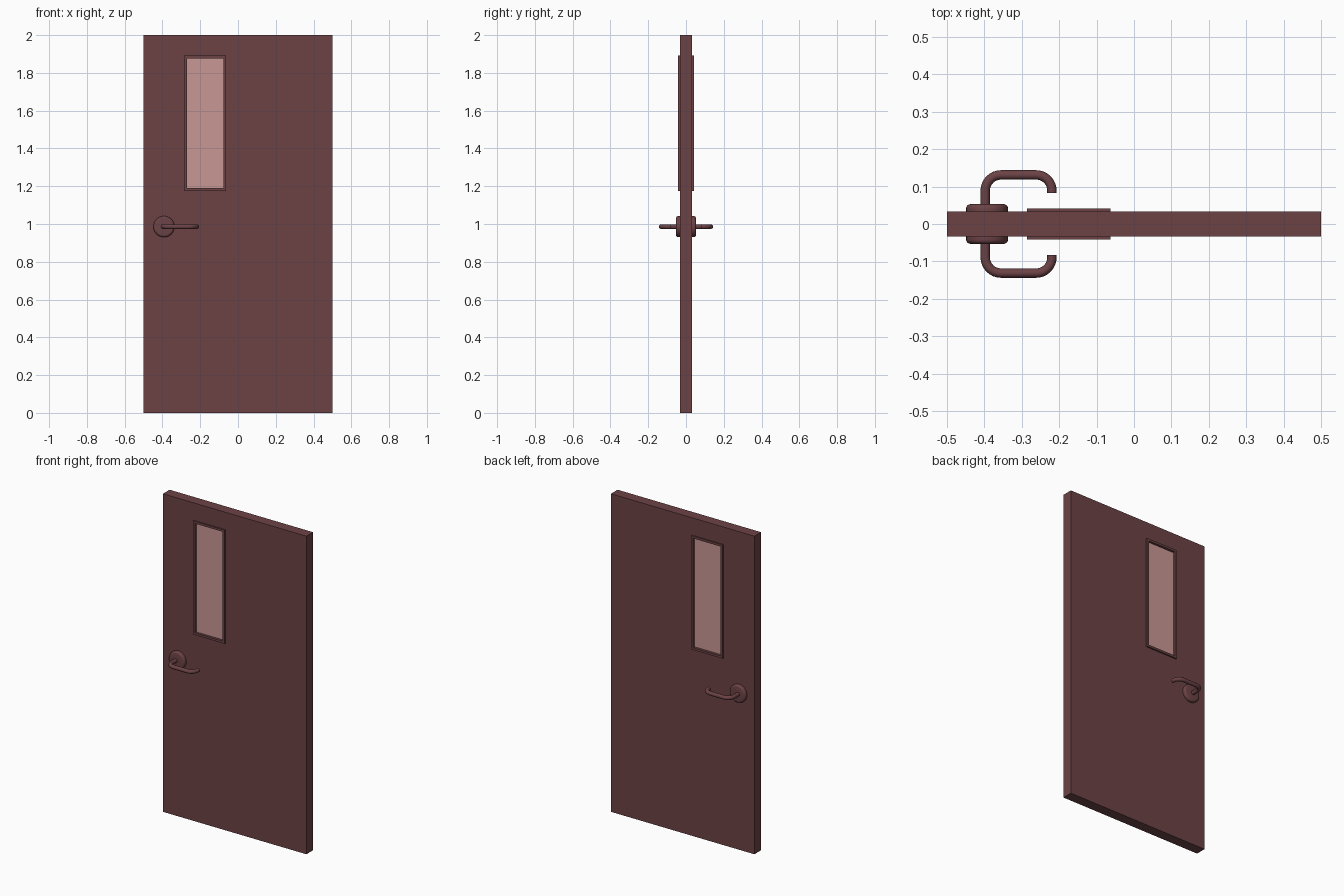
import bpy, bmesh
from math import sin, cos, pi

if "Cube" in bpy.data.objects:
    bpy.data.objects.remove(bpy.data.objects["Cube"])


def material(name, rgb):
    m = bpy.data.materials.new(name)
    m.diffuse_color = (*rgb, 1)
    m.use_nodes = True
    m.node_tree.nodes["Principled BSDF"].inputs["Base Color"].default_value = m.diffuse_color
    return m


DOOR = material("maroon", (0.15, 0.055, 0.06))
GLASS = material("pink_glass", (0.58, 0.31, 0.30))


def finish(name, bm, mat, smooth=False):
    bmesh.ops.recalc_face_normals(bm, faces=bm.faces[:])
    me = bpy.data.meshes.new(name)
    bm.to_mesh(me)
    bm.free()
    ob = bpy.data.objects.new(name, me)
    bpy.context.collection.objects.link(ob)
    me.materials.append(mat)
    if smooth:
        shade(ob)
    return ob


def shade(ob):
    bpy.ops.object.select_all(action='DESELECT')
    ob.select_set(True)
    bpy.context.view_layer.objects.active = ob
    bpy.ops.object.shade_smooth_by_angle(angle=0.6)


def mirror_y(ob):
    mod = ob.modifiers.new("both_sides", 'MIRROR')
    mod.use_axis = (False, True, False)


def rect_ring(name, outer, inner, y0, y1, mat):
    """Rectangular slab with a rectangular opening; rects are x0, x1, z0, z1."""
    bm = bmesh.new()

    def loop(r, y):
        x0, x1, z0, z1 = r
        return [bm.verts.new((x, y, z)) for x, z in ((x0, z0), (x1, z0), (x1, z1), (x0, z1))]

    loops = [loop(outer, y0), loop(outer, y1), loop(inner, y1), loop(inner, y0)]
    for a, b in zip(loops, loops[1:] + loops[:1]):
        for i in range(4):
            j = (i + 1) % 4
            bm.faces.new((a[i], a[j], b[j], b[i]))
    return finish(name, bm, mat)


T = 0.033                               # half the door thickness
OPENING = (-0.271, -0.077, 1.19, 1.877)
TRIM = (-0.285, -0.063, 1.176, 1.891)

# Door slab with window opening
rect_ring("door_slab", (-0.499, 0.499, 0, 2), OPENING, -T, T, DOOR)

# Raised trim round the window on both faces
trim = rect_ring("window_trim", TRIM, OPENING, -0.042, -T, DOOR)
mirror_y(trim)

# Glass pane
x0, x1, z0, z1 = OPENING
bm = bmesh.new()
bmesh.ops.create_cube(bm, size=1)
for v in bm.verts:
    v.co = ((x0 + x1) / 2 + v.co.x * (x1 - x0), v.co.y * 0.054,
            (z0 + z1) / 2 + v.co.z * (z1 - z0))
finish("window_pane", bm, GLASS)

# Round handle plate, lathed about y with a rounded rim
HX, HZ, N = -0.392, 0.986, 32
profile = [(0.056, T)] + [(0.044 + 0.012 * cos(a), 0.041 + 0.012 * sin(a))
                          for a in (i * pi / 10 for i in range(6))]
bm = bmesh.new()
rings = [[bm.verts.new((HX + r * cos(2 * pi * k / N), -y, HZ + r * sin(2 * pi * k / N)))
          for k in range(N)] for r, y in profile]
for a, b in zip(rings, rings[1:]):
    for k in range(N):
        j = (k + 1) % N
        bm.faces.new((a[k], a[j], b[j], b[k]))
bm.faces.new(rings[0])
bm.faces.new(rings[-1])
mirror_y(finish("handle_plate", bm, DOOR, True))

# Lever: round bar swept along a path with two rounded corners
LX, RX, Y, R = -0.397, -0.219, -0.131, 0.042
path = [(LX, -0.045)]
for cx, start in ((LX + R, pi), (RX - R, 1.5 * pi)):
    path += [(cx + R * cos(start + i * pi / 16), Y + R + R * sin(start + i * pi / 16))
             for i in range(9)]
path.append((RX, -0.083))
cu = bpy.data.curves.new("handle_lever", 'CURVE')
cu.dimensions = '3D'
cu.bevel_depth = 0.0125
cu.bevel_resolution = 4
cu.use_fill_caps = True
sp = cu.splines.new('POLY')
sp.points.add(len(path) - 1)
for p, (x, y) in zip(sp.points, path):
    p.co = (x, y, HZ, 1)
lever = bpy.data.objects.new("handle_lever", cu)
bpy.context.collection.objects.link(lever)
cu.materials.append(DOOR)
bpy.ops.object.select_all(action='DESELECT')
lever.select_set(True)
bpy.context.view_layer.objects.active = lever
bpy.ops.object.convert(target='MESH')
lever = bpy.context.view_layer.objects.active
shade(lever)
mirror_y(lever)
